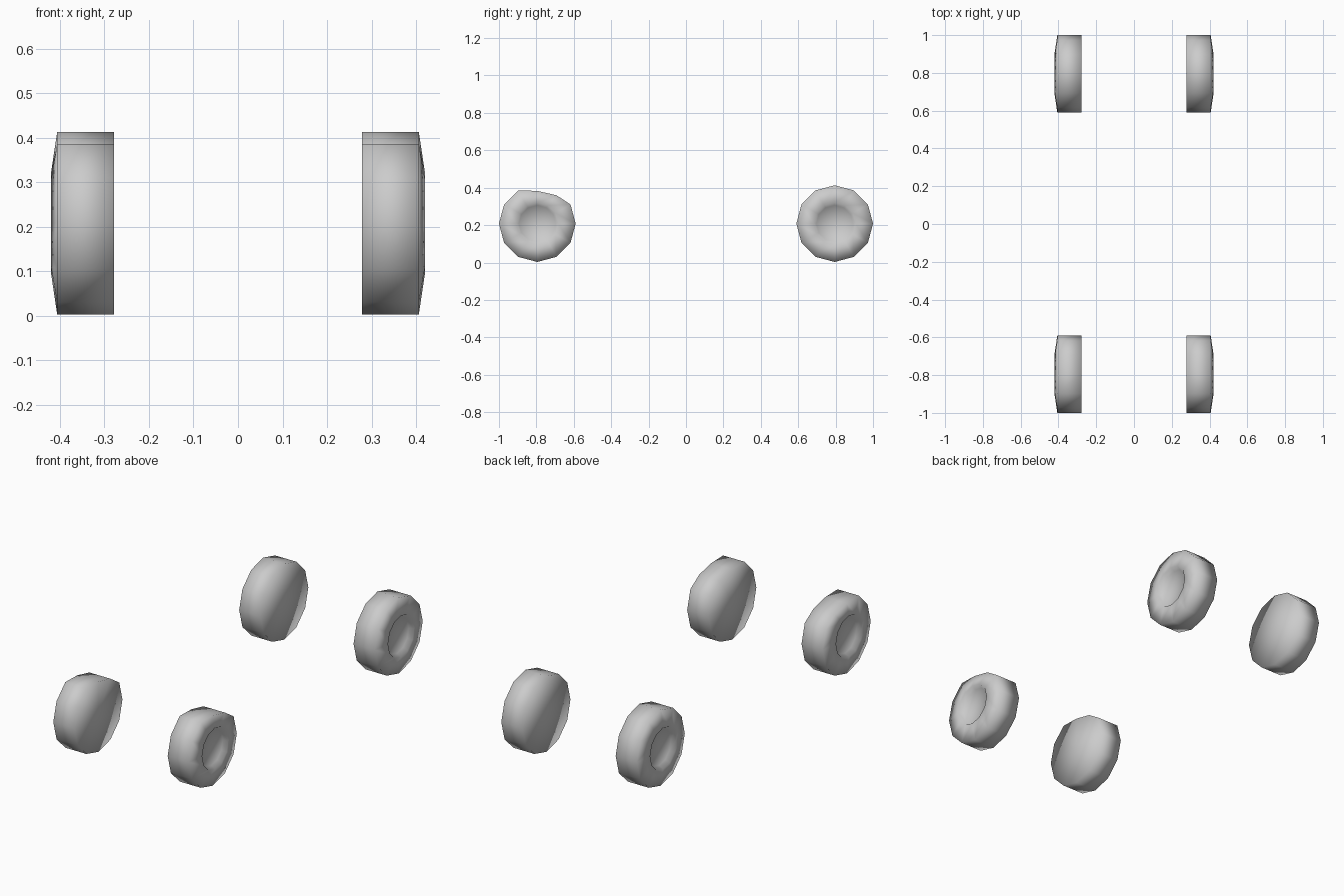
import bpy, bmesh
from math import sin, cos, pi

if "Cube" in bpy.data.objects:
    bpy.data.objects.remove(bpy.data.objects["Cube"])

SIDES, R = 12, 0.205
CY, CZ = 0.795, 0.208
# (distance from centre line, radius): inner rim, outer rim, hub lip, hub recess
PROFILE = [(0.279, R), (0.406, R), (0.42, 0.112), (0.397, 0.098)]


def make_wheel(name, side, cy, flattened):
    bm = bmesh.new()
    rings = []
    for x, r in PROFILE:
        ring = []
        for i in range(SIDES):
            a = 2 * pi * i / SIDES
            y, z = r * cos(a), r * sin(a)
            # front tyres have a dented top
            if flattened and r == R:
                if i == 3:
                    z -= 0.03
                elif i == 2:
                    z -= 0.026
            ring.append(bm.verts.new((side * x, cy + y, CZ + z)))
        rings.append(ring)
    # tread, side wall and hub wall
    for a, b in zip(rings, rings[1:]):
        for i in range(SIDES):
            j = (i + 1) % SIDES
            bm.faces.new((a[i], a[j], b[j], b[i]))
    # inner face and hub disc as fans
    for ring, x in ((rings[0], PROFILE[0][0]), (rings[-1], 0.396)):
        c = bm.verts.new((side * x, cy, CZ))
        for i in range(SIDES):
            bm.faces.new((c, ring[i], ring[(i + 1) % SIDES]))
    bmesh.ops.recalc_face_normals(bm, faces=bm.faces)
    for f in bm.faces:
        f.smooth = True
    me = bpy.data.meshes.new(name)
    bm.to_mesh(me)
    bm.free()
    ob = bpy.data.objects.new(name, me)
    bpy.context.collection.objects.link(ob)


for side, sname in ((-1, "left"), (1, "right")):
    make_wheel("front_wheel_" + sname, side, -CY, True)
    make_wheel("rear_wheel_" + sname, side, CY, False)
